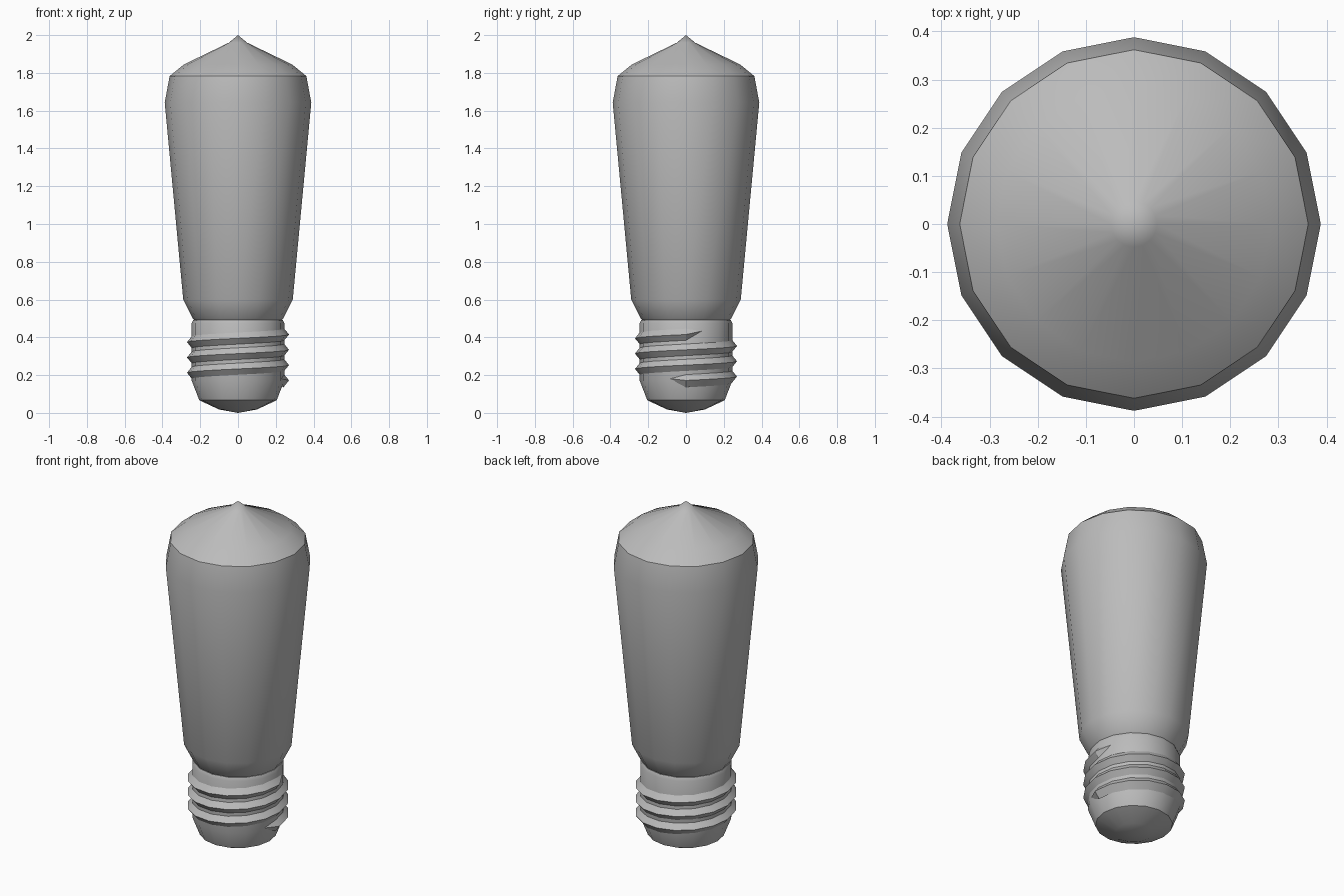
import bpy, bmesh, math

SIDES = 16
cube = bpy.data.objects.get("Cube")
if cube:
    bpy.data.objects.remove(cube, do_unlink=True)

grey = bpy.data.materials.new("plain_grey")
grey.use_nodes = True
grey.diffuse_color = (0.5, 0.5, 0.5, 1)
grey.node_tree.nodes["Principled BSDF"].inputs["Base Color"].default_value = (0.5, 0.5, 0.5, 1)


def finish(bm, name):
    """Turn a bmesh into a shaded object."""
    bmesh.ops.recalc_face_normals(bm, faces=bm.faces)
    mesh = bpy.data.meshes.new(name)
    bm.to_mesh(mesh)
    bm.free()
    mesh.materials.append(grey)
    obj = bpy.data.objects.new(name, mesh)
    bpy.context.collection.objects.link(obj)
    bpy.ops.object.select_all(action="DESELECT")
    obj.select_set(True)
    bpy.context.view_layer.objects.active = obj
    bpy.ops.object.shade_smooth_by_angle(angle=math.radians(30))
    return obj


def polar(r, angle, z):
    return (r * math.cos(angle), r * math.sin(angle), z)


def lathe(name, profile):
    """Spin an (r, z) profile around the z axis."""
    bm = bmesh.new()
    verts = [bm.verts.new((r, 0, z)) for r, z in profile]
    edges = [bm.edges.new(pair) for pair in zip(verts, verts[1:])]
    bmesh.ops.spin(bm, geom=verts + edges, cent=(0, 0, 0), axis=(0, 0, 1),
                   angle=math.tau, steps=SIDES, use_merge=True)
    bmesh.ops.remove_doubles(bm, verts=bm.verts, dist=0.0005)
    return finish(bm, name)


# Glass bulb with a pointed crown
lathe("glass_bulb", [(0.23, 0.49), (0.24, 0.5), (0.29, 0.6), (0.388, 1.643),
                     (0.362, 1.783), (0.286, 1.845), (0.048, 1.96), (0, 2)])

# Screw base, tapering to a shallow domed contact
lathe("screw_base", [(0, 0), (0.1, 0.018), (0.205, 0.067), (0.245, 0.17),
                     (0.245, 0.475), (0.237, 0.493), (0, 0.493)])

# Helical thread: a V section with a pointed run-out at each end
TURNS, PITCH, START = 3, 0.081, 0.172
steps = TURNS * SIDES
bm = bmesh.new()
rings = []
for i in range(-1, steps + 2):
    angle = math.tau * i / SIDES
    z = START + PITCH * i / SIDES
    if i in (-1, steps + 1):
        z += 0.015
        section = [(0.242, z)]
    else:
        section = [(0.24, z + 0.037), (0.27, z), (0.24, z - 0.037)]
    rings.append([bm.verts.new(polar(r, angle, h)) for r, h in section])
for a, b in zip(rings, rings[1:]):
    for k in range(2):
        quad = (a[k:k + 2] if len(a) > 1 else a) + (b[k:k + 2][::-1] if len(b) > 1 else b)
        bm.faces.new(quad)
finish(bm, "screw_thread")
